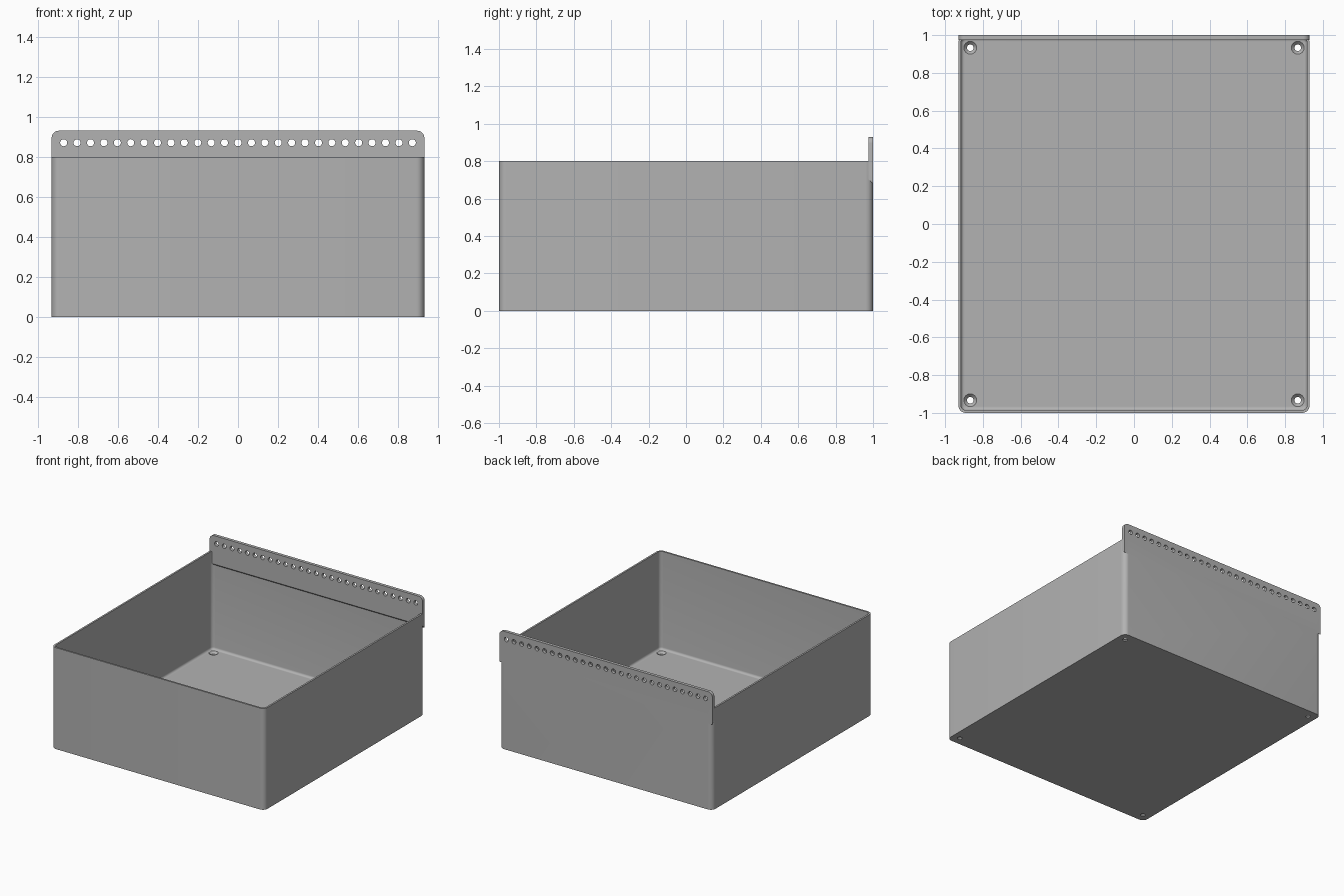
import bpy, bmesh, math

cube = bpy.data.objects.get("Cube")
if cube:
    bpy.data.objects.remove(cube, do_unlink=True)

HALF_X, HALF_Y, HEIGHT = 0.93, 1.0, 0.8
WALL, FLOOR, CORNER, FILLET = 0.014, 0.027, 0.04, 0.018
TAB_TOP, TAB_FRONT, TAB_BACK_Z, TAB_FRONT_Z = 0.93, 0.975, 0.68, 0.705
HOLE_R, TAB_HOLES = 0.0175, 27

grey = bpy.data.materials.new("plain grey")
grey.use_nodes = True
grey.diffuse_color = (0.448, 0.448, 0.448, 1)
grey.node_tree.nodes["Principled BSDF"].inputs["Base Color"].default_value = grey.diffuse_color


def make_object(name, bm):
    bmesh.ops.recalc_face_normals(bm, faces=bm.faces)
    mesh = bpy.data.meshes.new(name)
    bm.to_mesh(mesh)
    bm.free()
    mesh.materials.append(grey)
    obj = bpy.data.objects.new(name, mesh)
    bpy.context.collection.objects.link(obj)
    return obj


def arc(cx, cy, r, start, steps=8):
    """Quarter circle, counter-clockwise."""
    angles = [math.radians(start + 90 * i / steps) for i in range(steps + 1)]
    return [(cx + r * math.cos(a), cy + r * math.sin(a)) for a in angles]


def rounded_rect(inset):
    x, y = HALF_X - CORNER, HALF_Y - CORNER
    r = CORNER - inset
    return arc(x, y, r, 0) + arc(-x, y, r, 90) + arc(-x, -y, r, 180) + arc(x, -y, r, 270)


def loft(bm, rings):
    """Skin closed rings of points and cap both ends."""
    loops = [[bm.verts.new(p) for p in ring] for ring in rings]
    for a, b in zip(loops, loops[1:]):
        for i in range(len(a)):
            j = (i + 1) % len(a)
            bm.faces.new((a[i], a[j], b[j], b[i]))
    bm.faces.new(loops[0])
    bm.faces.new(loops[-1])


def lathe(bm, profile, x, y, sides=24):
    """Turned solid about a vertical axis."""
    turn = [2 * math.pi * i / sides for i in range(sides)]
    loft(bm, [[(x + r * math.cos(a), y + r * math.sin(a), z) for a in turn] for r, z in profile])


def combine(target, other, operation):
    mod = target.modifiers.new(operation, 'BOOLEAN')
    mod.operation, mod.solver, mod.object = operation, 'EXACT', other
    bpy.context.view_layer.objects.active = target
    bpy.ops.object.modifier_apply(modifier=mod.name)
    bpy.data.objects.remove(other, do_unlink=True)


# Open tray: outer wall, rim, inner wall, filleted floor
sections = [(0, 0), (0, HEIGHT), (WALL, HEIGHT)]
for i in range(6):
    a = math.pi / 2 * i / 5
    sections.append((WALL + FILLET * (1 - math.cos(a)), FLOOR + FILLET * (1 - math.sin(a))))
bm = bmesh.new()
loft(bm, [[(x, y, z) for x, y in rounded_rect(inset)] for inset, z in sections])
tray = make_object("tray", bm)

# Mounting tab along the back, with rounded top corners and a sloped underside
r = 0.035
top = arc(HALF_X - r, TAB_TOP - r, r, 0) + arc(r - HALF_X, TAB_TOP - r, r, 90)
bm = bmesh.new()
loft(bm, [[(x, y, z) for x, z in [(-HALF_X, low), (HALF_X, low)] + top]
          for y, low in ((TAB_FRONT, TAB_FRONT_Z), (HALF_Y, TAB_BACK_Z))])
combine(tray, make_object("mounting_tab", bm), 'UNION')

# Row of tab holes
bm = bmesh.new()
for i in range(TAB_HOLES):
    x = -0.87 + 1.74 * i / (TAB_HOLES - 1)
    turn = [2 * math.pi * k / 24 for k in range(24)]
    loft(bm, [[(x + HOLE_R * math.cos(a), y, 0.87 + HOLE_R * math.sin(a)) for a in turn]
              for y in (0.9, 1.1)])
combine(tray, make_object("tab_hole_cutter", bm), 'DIFFERENCE')

# Countersunk screw holes in the floor corners
bm = bmesh.new()
for sx in (-1, 1):
    for sy in (-1, 1):
        lathe(bm, [(HOLE_R, -0.1), (HOLE_R, 0.01), (0.034, FLOOR), (0.034, 0.1)],
              sx * 0.867, sy * 0.933)
combine(tray, make_object("screw_hole_cutter", bm), 'DIFFERENCE')

# Smooth the rounded corners, keep hard edges
bpy.ops.object.select_all(action='DESELECT')
tray.select_set(True)
bpy.context.view_layer.objects.active = tray
bpy.ops.object.shade_smooth_by_angle(angle=math.radians(30))
